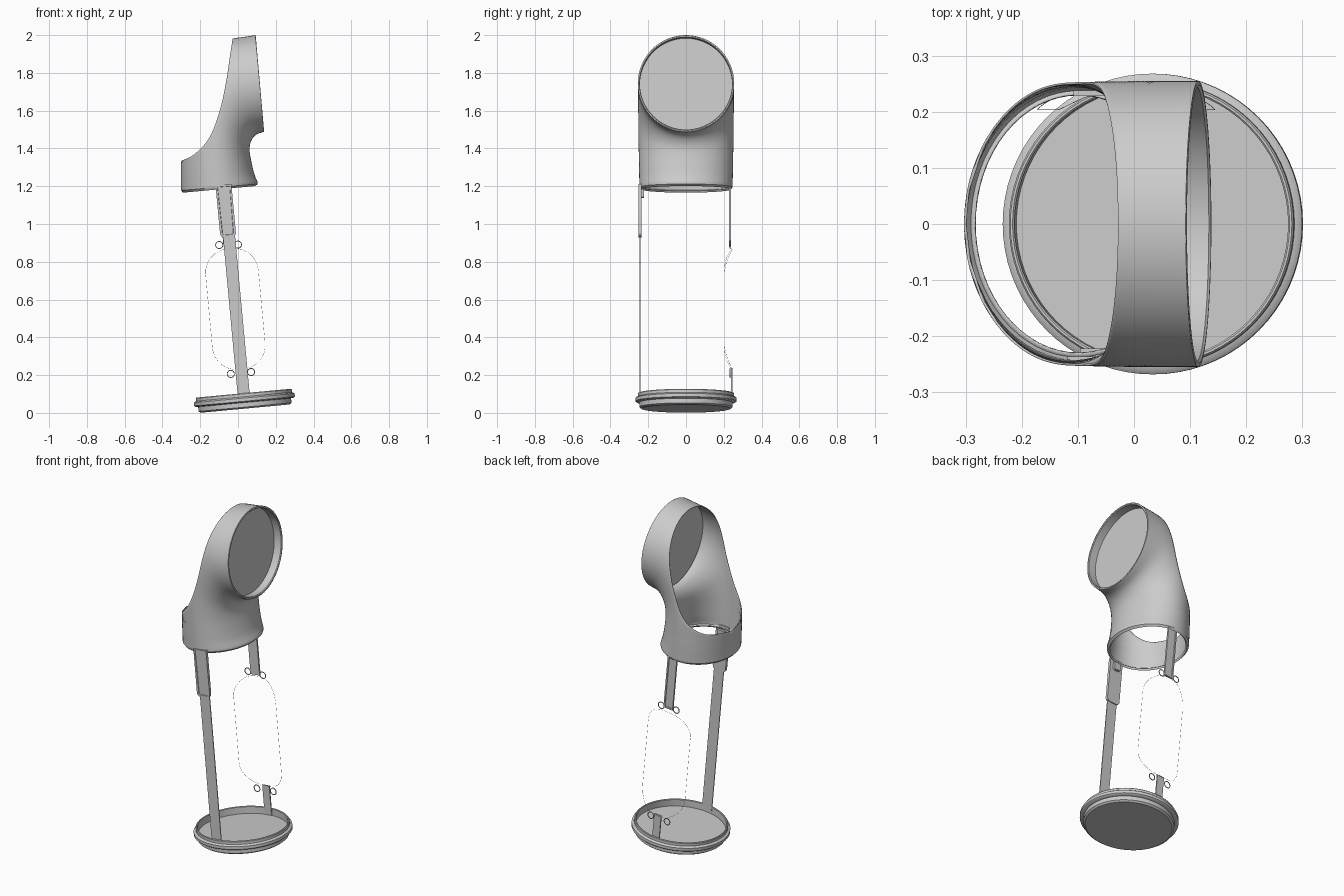
import bpy, bmesh, math
from mathutils import Matrix, Vector
from mathutils.geometry import intersect_line_line_2d

cube = bpy.data.objects.get("Cube")
if cube:
    bpy.data.objects.remove(cube, do_unlink=True)

grey = bpy.data.materials.new("plain_grey")
grey.use_nodes = True
colour = (0.6, 0.6, 0.6, 1)
grey.diffuse_color = colour
grey.node_tree.nodes["Principled BSDF"].inputs["Base Color"].default_value = colour

# The base and straps share one leaning frame
LEAN = Matrix.Translation((0.038, 0, 0.0228)) @ Matrix.Rotation(math.radians(-5.3), 4, 'Y')


def make(name, bm, matrix=None):
    me = bpy.data.meshes.new(name)
    bm.to_mesh(me)
    bm.free()
    me.materials.append(grey)
    ob = bpy.data.objects.new(name, me)
    bpy.context.collection.objects.link(ob)
    if matrix is not None:
        ob.matrix_world = matrix
    for o in bpy.context.selected_objects:
        o.select_set(False)
    ob.select_set(True)
    bpy.context.view_layer.objects.active = ob
    bpy.ops.object.shade_smooth_by_angle(angle=math.radians(35))
    return ob


def lathe(name, profile, matrix, steps=72):
    """Spin an (r, z) profile around local z."""
    bm = bmesh.new()
    vs = [bm.verts.new((r, 0, z)) for r, z in profile]
    es = [bm.edges.new(p) for p in zip(vs, vs[1:])]
    bmesh.ops.spin(bm, geom=vs + es, cent=(0, 0, 0), axis=(0, 0, 1),
                   angle=2 * math.pi, steps=steps, use_duplicate=False)
    bmesh.ops.remove_doubles(bm, verts=bm.verts, dist=1e-5)
    bmesh.ops.recalc_face_normals(bm, faces=bm.faces)
    return make(name, bm, matrix)


def box(name, x, y, z, inset_dir=0, bevel=0.0):
    """Box from three ranges; optionally a sunken panel on the face looking along y."""
    bm = bmesh.new()
    bmesh.ops.create_cube(bm, size=1)
    for v in bm.verts:
        v.co = [(a + b) / 2 + c * (b - a) for (a, b), c in zip((x, y, z), v.co)]
    if bevel:
        low = [e for e in bm.edges if abs(e.verts[0].co.z - z[0]) < 1e-6
               and abs(e.verts[1].co.z - z[0]) < 1e-6
               and abs(e.verts[0].co.y - e.verts[1].co.y) > 1e-6]
        bmesh.ops.bevel(bm, geom=low, offset=bevel, segments=5, profile=0.5, affect='EDGES')
    if inset_dir:
        bm.normal_update()
        f = [f for f in bm.faces if f.normal.y * inset_dir > 0.9]
        bmesh.ops.inset_region(bm, faces=f, thickness=0.012, depth=0)
        bmesh.ops.inset_region(bm, faces=f, thickness=0.002, depth=-0.003)
    return make(name, bm, LEAN)


def wire(name, pts, radius):
    """Closed thin wire through the points."""
    cu = bpy.data.curves.new(name, 'CURVE')
    cu.dimensions = '3D'
    cu.bevel_depth = radius
    cu.bevel_resolution = 1
    sp = cu.splines.new('POLY')
    sp.points.add(len(pts) - 1)
    for p, co in zip(sp.points, pts):
        p.co = (*co, 1)
    sp.use_cyclic_u = True
    cu.materials.append(grey)
    ob = bpy.data.objects.new(name, cu)
    bpy.context.collection.objects.link(ob)
    ob.matrix_world = LEAN


def smooth_path(keys, n, n_last):
    """Sample a smooth curve through keys of any dimension, n_last steps in the final span."""
    k = [Vector(p) for p in keys]
    k = [2 * k[0] - k[1]] + k + [2 * k[-1] - k[-2]]
    out = []
    for i in range(1, len(k) - 2):
        a, b, c, d = k[i - 1:i + 3]
        steps = n_last if i == len(k) - 3 else n
        for j in range(steps):
            t = j / steps
            out.append(0.5 * (2 * b + (c - a) * t + (2 * a - 5 * b + 4 * c - d) * t * t
                              + (3 * b - a - 3 * c + d) * t ** 3))
    return out + [k[-2]]


# Base cap: shallow tray with a stepped flange and thin upper wall
lathe("base_cap", [(0, 0), (0.236, 0), (0.247, 0.008), (0.247, 0.032), (0.262, 0.034),
                   (0.268, 0.039), (0.268, 0.056), (0.262, 0.061), (0.255, 0.063),
                   (0.255, 0.078), (0.252, 0.082), (0.248, 0.082), (0.245, 0.079),
                   (0.245, 0.040), (0, 0.040)], LEAN)

# Elbow hood: sections of (inner x, inner z, outer x, outer z), open at the back,
# with a lip turned inward at the bottom
lip = [(0.084, 1.208, -0.282, 1.174), (0.092, 1.201, -0.291, 1.166),
       (0.104, 1.212, -0.302, 1.178)]
lip_y = [0.229, 0.238]
elbow = [(0.104, 1.222, -0.302, 1.188), (0.085, 1.270, -0.303, 1.300),
         (0.065, 1.360, -0.300, 1.500), (0.062, 1.410, -0.270, 1.720),
         (0.075, 1.450, -0.190, 1.880), (0.100, 1.475, -0.090, 1.965),
         (0.138, 1.488, 0.092, 2.000)]
cut = smooth_path([(-0.34, 1.322), (-0.305, 1.333), (-0.23, 1.37), (-0.15, 1.46),
                   (-0.094, 1.61), (-0.062, 1.76), (-0.044, 1.88), (-0.028, 1.985),
                   (-0.02, 2.05)], 6, 6)
sections = [Vector(s) for s in lip] + smooth_path(elbow, 14, 120)
SEG = 64
bm = bmesh.new()
rows = []
for i, s in enumerate(sections):
    inner, outer = Vector(s[:2]), Vector(s[2:])
    f = 1.0
    for a, b in zip(cut, cut[1:]):
        hit = intersect_line_line_2d(inner, outer, a, b)
        if hit:
            f = min(f, (hit - inner).length / (outer - inner).length)
    end = math.acos(max(-1, min(1, 1 - 2 * f)))
    # Slight widening from the bottom to the mouth
    half_y = lip_y[i] if i < 2 else 0.2465 + 0.0085 * (inner.y - 1.212) / 0.276
    row = []
    for j in range(SEG + 1):
        t = end * (2 * j / SEG - 1)
        p = inner.lerp(outer, (1 - math.cos(t)) / 2)
        row.append(bm.verts.new((p.x, half_y * math.sin(t), p.y)))
    rows.append(row)
for r0, r1 in zip(rows, rows[1:]):
    for j in range(SEG):
        bm.faces.new((r0[j], r0[j + 1], r1[j + 1], r1[j]))
bmesh.ops.remove_doubles(bm, verts=bm.verts, dist=1e-5)
bmesh.ops.recalc_face_normals(bm, faces=bm.faces)
side = max(bm.faces, key=lambda f: f.calc_center_median().y)
if side.normal.y < 0:
    bmesh.ops.reverse_faces(bm, faces=bm.faces)
hood = make("elbow_hood", bm)
shell = hood.modifiers.new("wall", 'SOLIDIFY')
shell.thickness = 0.004
shell.offset = -1

# Mouth rim and the lens plate set deep inside it
mouth = Matrix.Translation((0.115, 0, 1.744)) @ Matrix.Rotation(math.radians(85), 4, 'Y')
lathe("mouth_rim", [(0.254, -0.006), (0.253, 0.0), (0.248, 0.001), (0.244, -0.003),
                    (0.244, -0.050)], mouth)
lathe("lens_plate", [(0, -0.054), (0.245, -0.054), (0.245, -0.048), (0, -0.048)], mouth)

# Front strap and its sleeve
box("front_strap", (-0.033, 0.031), (-0.246, -0.241), (0.042, 1.0))
box("front_sleeve", (-0.047, 0.037), (-0.252, -0.236), (0.912, 1.19), -1, 0.022)
box("front_hook", (-0.027, 0.017), (-0.236, -0.222), (1.12, 1.165), 0, 0.01)

# Rear strap in two pieces
box("rear_strap_upper", (-0.035, 0.025), (0.228, 0.238), (0.865, 1.20), 1)
box("rear_strap_lower", (-0.025, 0.021), (0.238, 0.245), (0.042, 0.215))

# Thin wire loop between the rear strap pieces, bent round the cylinder
pts = []
for sx, sz, a0 in ((1, 1, 0), (-1, 1, 90), (-1, -1, 180), (1, -1, 270)):
    for k in range(9):
        a = math.radians(a0 + k * 90 / 8)
        x = sx * 0.015 + 0.125 * math.cos(a)
        z = 0.53 + sz * 0.195 + 0.125 * math.sin(a)
        pts.append((x - 0.003, math.sqrt(0.247 ** 2 - x * x), z))
wire("wire_loop", pts, 0.0006)

# Small rings that hold the loop
for n, (x, z) in enumerate(((-0.057, 0.875), (0.042, 0.868), (-0.059, 0.19), (0.049, 0.19))):
    ring = [(x + 0.019 * math.cos(a), 0.234, z + 0.019 * math.sin(a))
            for a in (2 * math.pi * k / 20 for k in range(20))]
    wire("loop_ring_%d" % (n + 1), ring, 0.0026)
